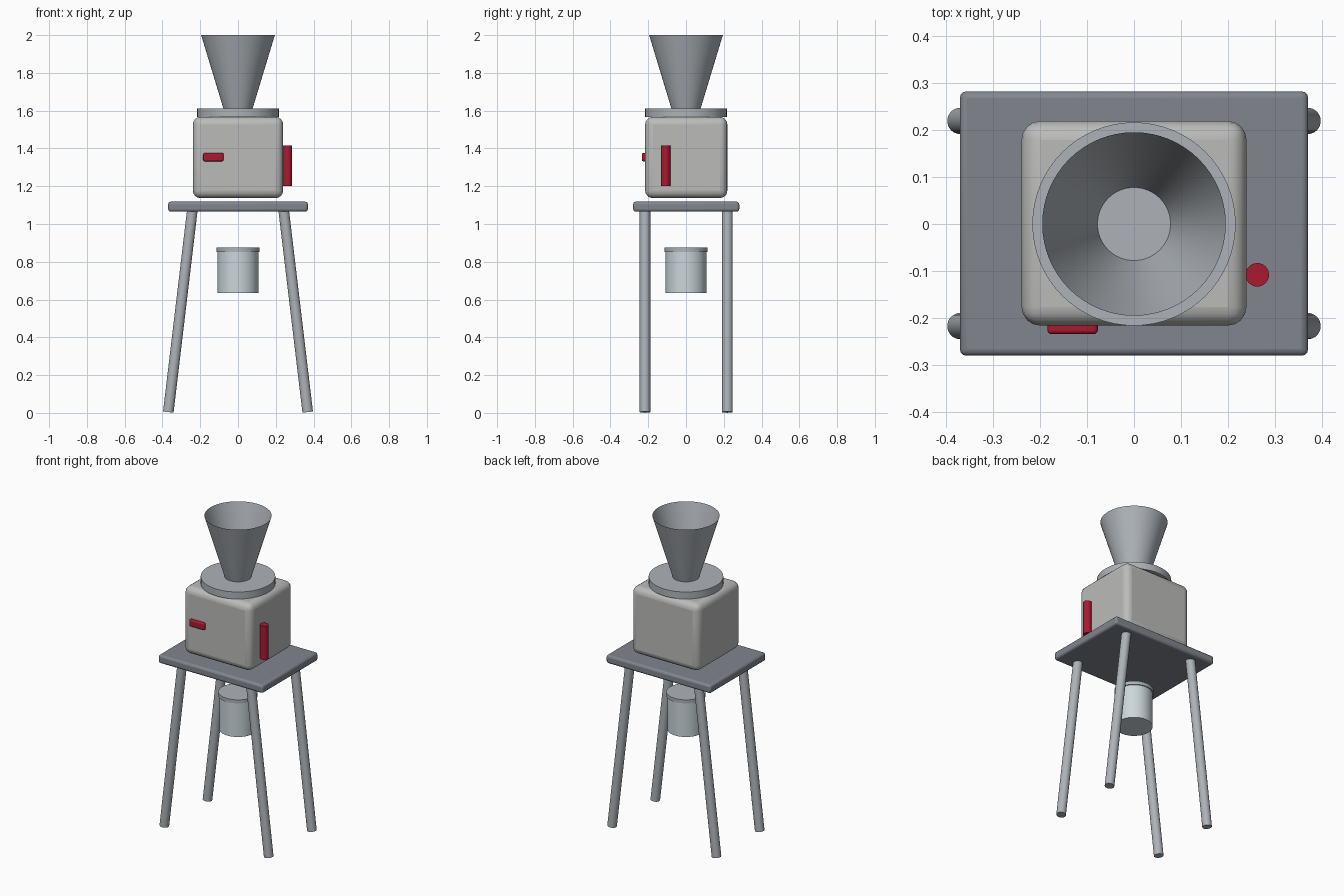
import bpy, math
from mathutils import Vector

if "Cube" in bpy.data.objects:
    bpy.data.objects.remove(bpy.data.objects["Cube"])


def material(name, rgb):
    m = bpy.data.materials.new(name)
    m.diffuse_color = (*rgb, 1)
    m.use_nodes = True
    m.node_tree.nodes["Principled BSDF"].inputs["Base Color"].default_value = m.diffuse_color
    return m


RED = material("red", (0.4, 0.01, 0.03))
STEEL = material("steel", (0.42, 0.45, 0.48))
DARK = material("dark_steel", (0.22, 0.24, 0.27))
SHELL = material("housing_grey", (0.5, 0.5, 0.49))
PALE = material("pale_steel", (0.6, 0.67, 0.7))


def finish(name, mat):
    o = bpy.context.object
    o.name = name
    o.data.materials.append(mat)
    bpy.ops.object.shade_smooth_by_angle(angle=math.radians(35))
    return o


def box(name, lo, hi, bevel, mat, segments=4):
    lo, hi = Vector(lo), Vector(hi)
    bpy.ops.mesh.primitive_cube_add(size=1, location=(lo + hi) / 2)
    bpy.context.object.scale = hi - lo
    bpy.ops.object.transform_apply(location=False, rotation=False, scale=True)
    o = finish(name, mat)
    b = o.modifiers.new("round", 'BEVEL')
    b.width, b.segments = bevel, segments
    return o


def rod(name, a, b, radius, mat, sides=48):
    a, b = Vector(a), Vector(b)
    d = b - a
    bpy.ops.mesh.primitive_cylinder_add(vertices=sides, radius=radius,
                                        depth=d.length, location=(a + b) / 2)
    bpy.context.object.rotation_euler = d.to_track_quat('Z', 'Y').to_euler()
    return finish(name, mat)


# Table top and splayed legs
box("table_top", (-0.37, -0.28, 1.065), (0.37, 0.282, 1.118), 0.014, DARK, 3)
for sx, side in ((-1, "left"), (1, "right")):
    for y, end in ((-0.217, "front"), (0.219, "back")):
        rod(f"{end}_{side}_leg", (sx * 0.369, y, 0.004),
            (sx * 0.241, y, 1.08), 0.028, STEEL, 32)

# Machine housing with its collar
box("housing", (-0.239, -0.216, 1.137), (0.239, 0.219, 1.567), 0.04, SHELL)
rod("collar", (0, 0, 1.567), (0, 0, 1.612), 0.216, STEEL, 64)

# Open hopper
bpy.ops.mesh.primitive_cone_add(vertices=64, radius1=0.077, radius2=0.195,
                                depth=0.39, end_fill_type='NOTHING',
                                location=(0, 0, 1.805))
finish("hopper", STEEL)

# Red controls
box("front_switch", (-0.184, -0.234, 1.332), (-0.077, -0.2, 1.376), 0.008, RED, 3)
rod("side_lever", (0.262, -0.108, 1.2), (0.262, -0.108, 1.415), 0.025, RED, 32)

# Collecting pot with lid below the table
rod("pot", (0, 0, 0.635), (0, 0, 0.86), 0.108, PALE)
rod("pot_lid", (0, 0, 0.852), (0, 0, 0.875), 0.114, STEEL)
